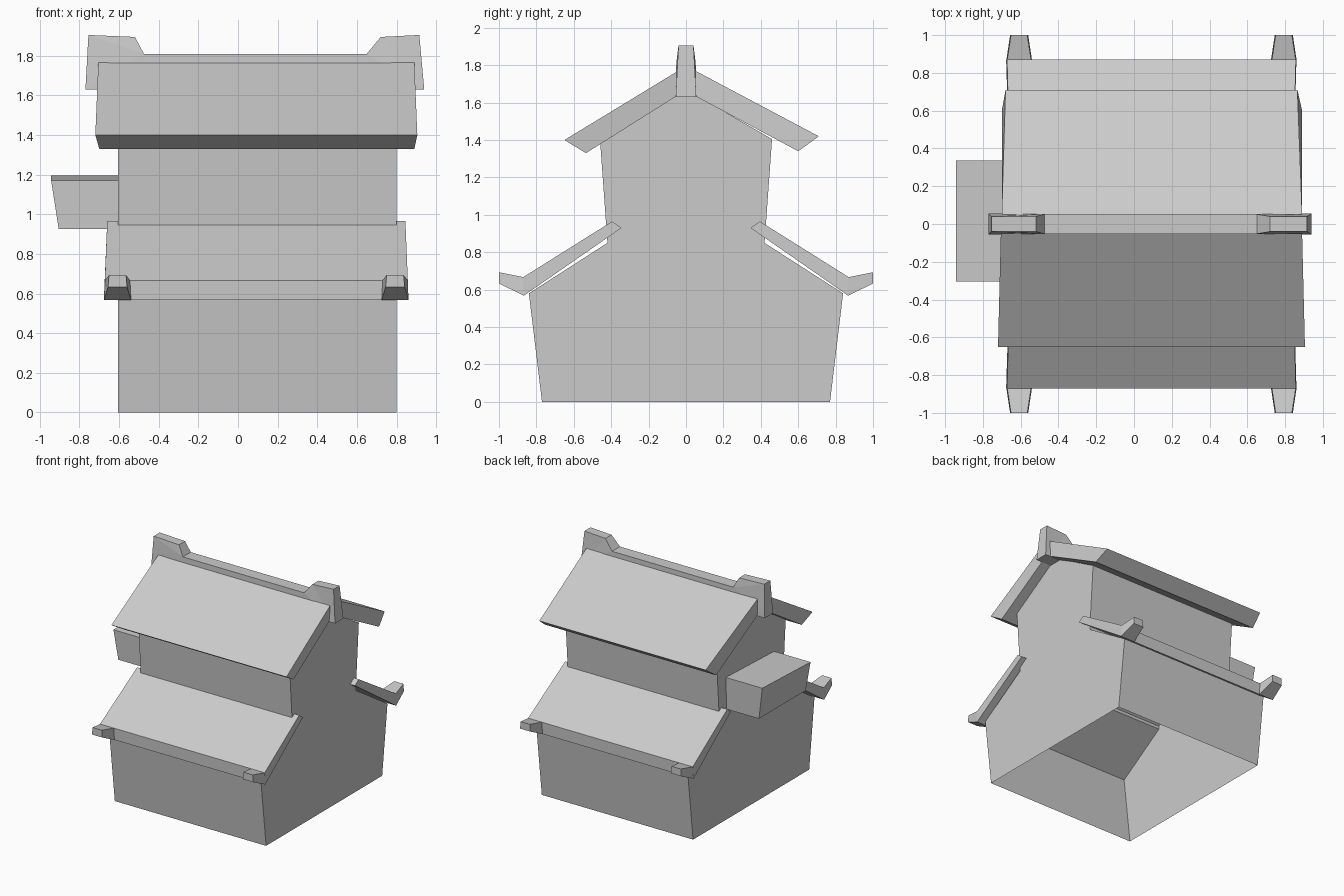
import bpy, bmesh

if "Cube" in bpy.data.objects:
    bpy.data.objects.remove(bpy.data.objects["Cube"])


def solid(name, a, b, open_edge=None):
    """Join two matching outlines into a flat-faced solid, optionally leaving one side open."""
    bm = bmesh.new()
    va = [bm.verts.new(p) for p in a]
    vb = [bm.verts.new(p) for p in b]
    n = len(a)
    caps = [bm.faces.new(va), bm.faces.new(vb[::-1])]
    for i in range(n):
        if i != open_edge:
            j = (i + 1) % n
            bm.faces.new((va[j], va[i], vb[i], vb[j]))
    bmesh.ops.recalc_face_normals(bm, faces=bm.faces[:])
    if n > 4:
        bmesh.ops.triangulate(bm, faces=caps)
    me = bpy.data.meshes.new(name)
    bm.to_mesh(me)
    bm.free()
    ob = bpy.data.objects.new(name, me)
    bpy.context.collection.objects.link(ob)
    return ob


def along_x(name, prof, open_edge=None):
    """Profile of (y, z, x_min, x_max)."""
    return solid(name, [(x0, y, z) for y, z, x0, x1 in prof],
                 [(x1, y, z) for y, z, x0, x1 in prof], open_edge)


# House walls: two storeys in one shell, open underneath
half = [(0.77, 0), (0.84, 0.58), (0.42, 0.85), (0.46, 1.405)]
outline = half + [(0, 1.67)] + [(-y, z) for y, z in half[::-1]]
along_x("house_walls", [(y, z, -0.605, 0.8) for y, z in outline], len(outline) - 1)

# Upper roof slopes
along_x("upper_roof_front", [(-0.05, 1.765, -0.705, 0.89), (-0.65, 1.40, -0.72, 0.905),
                             (-0.535, 1.33, -0.70, 0.89), (-0.05, 1.635, -0.70, 0.885)])
along_x("upper_roof_back", [(0.05, 1.77, -0.70, 0.89), (0.71, 1.42, -0.68, 0.865),
                            (0.60, 1.34, -0.70, 0.89), (0.05, 1.635, -0.70, 0.89)])

# Ridge beam with raised ends: (x, z, half width)
ridge = [(-0.77, 1.63, 0.055), (-0.755, 1.905, 0.04), (-0.52, 1.895, 0.04), (-0.475, 1.81, 0.052),
         (0.65, 1.81, 0.052), (0.72, 1.895, 0.04), (0.915, 1.905, 0.04), (0.94, 1.63, 0.055)]
solid("ridge_beam", [(x, -w, z) for x, z, w in ridge], [(x, w, z) for x, z, w in ridge])

# Lower roofs and their upturned corner tips, front and back
for side, s in (("front", -1), ("back", 1)):
    along_x("lower_roof_" + side, [(s * 0.395, 0.965, -0.66, 0.845), (s * 0.87, 0.667, -0.672, 0.857),
                                   (s * 0.867, 0.568, -0.677, 0.86), (s * 0.345, 0.93, -0.66, 0.845)])
    for end, cx in (("left", -0.608), ("right", 0.793)):
        tip = [(0.87, 0.667, 0.063), (1.0, 0.693, 0.043), (1.0, 0.633, 0.048), (0.867, 0.568, 0.068)]
        along_x(f"roof_tip_{side}_{end}", [(s * y, z, cx - w, cx + w) for y, z, w in tip])

# Side box on the left wall
along_x("side_box", [(-0.305, 1.17, -0.943, -0.59), (0.335, 1.195, -0.943, -0.59),
                     (0.325, 0.925, -0.905, -0.59), (-0.295, 0.925, -0.905, -0.59)])
